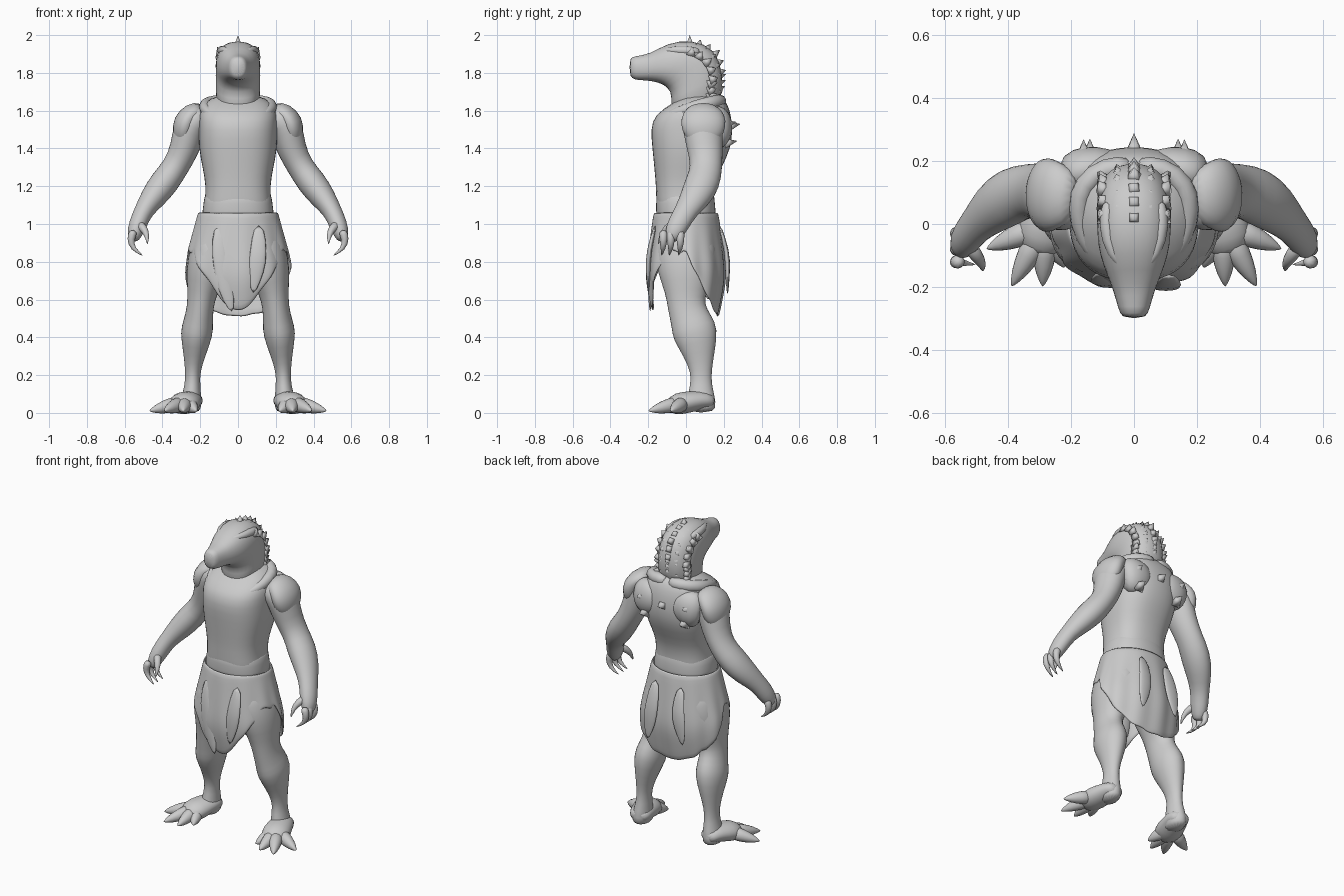
import bpy, math, random
from mathutils import Vector

random.seed(4)
default_cube = bpy.data.objects.get("Cube")
if default_cube:
    bpy.data.objects.remove(default_cube)

color = (.6, .6, .6, 1)
grey = bpy.data.materials.new("plain grey")
grey.use_nodes = True
grey.diffuse_color = color
grey.node_tree.nodes["Principled BSDF"].inputs["Base Color"].default_value = color

RIGHT, BACK, UP = Vector((1, 0, 0)), Vector((0, 1, 0)), Vector((0, 0, 1))


def make(name, verts, faces, mirror=False, rounded=True, thickness=0):
    mesh = bpy.data.meshes.new(name)
    mesh.from_pydata(verts, [], faces)
    mesh.materials.append(grey)
    mesh.shade_smooth()
    part = bpy.data.objects.new(name, mesh)
    bpy.context.collection.objects.link(part)
    if thickness:
        part.modifiers.new("Cloth", "SOLIDIFY").thickness = thickness
    if rounded:
        subdivision = part.modifiers.new("Rounded", "SUBSURF")
        subdivision.levels = subdivision.render_levels = 1
    if mirror:
        part.modifiers.new("Mirror", "MIRROR")


def loft(name, rings, sides=16, power=1, **options):
    """Skin a row of rings, each a centre and two half axes."""
    def shaped(value):
        return math.copysign(abs(value) ** power, value)
    verts, faces = [], []
    for center, across, along in rings:
        for side in range(sides):
            angle = math.tau * side / sides
            verts.append(center + across * shaped(math.cos(angle)) + along * shaped(math.sin(angle)))
    for start in range(0, len(verts) - sides, sides):
        for side in range(sides):
            following = (side + 1) % sides
            faces.append((start + side, start + following,
                          start + sides + following, start + sides + side))
    faces.append(tuple(reversed(range(sides))))
    faces.append(tuple(range(len(verts) - sides, len(verts))))
    make(name, verts, faces, **options)


def limb(name, path, reference=BACK, deep=1, **options):
    """Loft along points of x, y, z and radius; deep scales the second axis."""
    points = [Vector(step[:3]) for step in path]
    rings = []
    for index, (*_, radius) in enumerate(path):
        before, after = points[max(index - 1, 0)], points[min(index + 1, len(points) - 1)]
        tangent = (after - before).normalized()
        across = reference.cross(tangent).normalized()
        rings.append((points[index], across * radius, tangent.cross(across) * radius * deep))
    loft(name, rings, **options)


def claw(name, points, radius, reference):
    """A digit that tapers to a point."""
    last = len(points) - 1
    path = [(*point, radius * (1.05 - (index / last) ** 2)) for index, point in enumerate(points)]
    limb(name, path, reference, sides=8, mirror=True)


def stack(name, levels, **options):
    """Loft of level rings given as height, front, back and half width."""
    loft(name, [(Vector((0, (front + back) / 2, height)), RIGHT * width, BACK * (back - front) / 2)
                for height, front, back, width in levels], sides=20, **options)


def spike(name, base, direction, length, radius, mirror):
    direction = direction.normalized()
    across = direction.orthogonal().normalized() * radius
    along = direction.cross(across)
    root = base - direction * radius / 2
    verts = [root + across, root + along, root - across, root - along, base + direction * length]
    faces = [(0, 1, 4), (1, 2, 4), (2, 3, 4), (3, 0, 4), (3, 2, 1, 0)]
    make(name, verts, faces, mirror, rounded=False)


# Torso with broad chest and narrow waist
stack("torso", [
    (.9, -.13, .15, .2), (1.1, -.16, .15, .18), (1.2, -.16, .15, .17), (1.3, -.17, .19, .19),
    (1.4, -.18, .24, .21), (1.5, -.19, .25, .21), (1.58, -.17, .24, .21),
    (1.64, -.07, .22, .19), (1.69, 0, .18, .1)], power=.8)
limb("shoulder_blade", [(.04, .18, 1.53, .05), (.11, .18, 1.52, .07), (.17, .17, 1.51, .08),
                        (.22, .14, 1.5, .06)], UP, deep=1.5, mirror=True)

# Long-snouted head, from neck to nose: jaw y and z, crown y and z, half width
head_rings = []
for jaw_y, jaw_z, crown_y, crown_z, width in (
        (-.1, 1.54, .2, 1.6, .12), (-.07, 1.68, .2, 1.8, .12), (-.1, 1.72, .16, 1.93, .12),
        (-.13, 1.74, .03, 1.98, .12), (-.16, 1.75, -.1, 1.96, .1), (-.21, 1.76, -.19, 1.9, .07),
        (-.27, 1.76, -.27, 1.89, .05), (-.3, 1.78, -.3, 1.88, .04)):
    jaw, crown = Vector((0, jaw_y, jaw_z)), Vector((0, crown_y, crown_z))
    head_rings.append(((jaw + crown) / 2, RIGHT * width, (crown - jaw) / 2))
loft("head", head_rings, power=.85)
limb("brow", [(.03, -.14, 1.91, .01), (.07, -.1, 1.92, .02), (.09, 0, 1.92, .03), (.08, .08, 1.91, .02)],
     UP, sides=8, mirror=True)

# Overlapping rows of ragged spikes over the back of the head
spike("crest_spike", Vector((0, .02, 1.96)), UP, .04, .03, False)
for step in range(8):
    angle = math.radians(75 - 18 * step)
    outward = BACK * math.cos(angle) + UP * max(math.sin(angle), .3)
    spot = Vector((0, .18, 1.95 - step / 30))
    if angle > 0:
        spot = Vector((0, .03 + .16 * math.cos(angle), 1.8 + .16 * math.sin(angle)))
    for offset in (0, .05, .1):
        base = spot + (RIGHT - (BACK + UP) * .4) * offset
        spike("head_spike", base, outward + RIGHT * offset * 4, random.uniform(.02, .035), .035, offset > 0)

# Hide collar and back spikes
limb("collar", [(0, .18, 1.65, .04), (.09, .18, 1.65, .04), (.16, .13, 1.64, .04), (.18, .05, 1.62, .04),
                (.16, -.05, 1.59, .03), (.12, -.11, 1.57, .02)], UP, sides=8, mirror=True)
for offset, height in ((0, 1.52), (.16, 1.53), (.14, 1.43)):
    spike("back_spike", Vector((offset, .24 - offset / 8, height)), BACK + UP * .2, .05, .04, offset > 0)

# Arms with heavy shoulders and forearms
limb("arm", [(.16, .08, 1.57, .07), (.22, .08, 1.56, .09), (.26, .09, 1.5, .09), (.28, .1, 1.4, .08),
             (.33, .11, 1.3, .07), (.39, .09, 1.22, .08), (.45, .05, 1.14, .07), (.5, 0, 1.07, .05),
             (.53, -.04, 1, .05), (.55, -.07, .94, .04), (.55, -.08, .91, .02)], deep=1.2, mirror=True)
limb("shoulder_pad", [(.18, .08, 1.61, .04), (.24, .09, 1.59, .06), (.28, .09, 1.54, .07),
                      (.29, .1, 1.47, .06), (.3, .11, 1.41, .03)], deep=1.8, mirror=True)

# Hooked fingers and thumbs
for depth in (-.12, -.08, -.03):
    claw("finger", [(.55, depth, .97), (.57, depth, .92), (.56, depth, .87), (.5, depth - .01, .83)],
         .025, BACK)
claw("thumb", [(.53, -.06, 1), (.5, -.1, .98), (.48, -.13, .94), (.48, -.15, .89)], .026, BACK)

# Legs with heavy calves and narrow knees
limb("leg", [(.1, 0, 1, .1), (.14, 0, .86, .12), (.17, 0, .74, .11), (.19, 0, .64, .08), (.2, 0, .56, .07),
             (.21, .03, .48, .08), (.22, .05, .42, .09), (.23, .07, .31, .06), (.24, .08, .22, .04),
             (.24, .08, .15, .04), (.25, .08, .05, .06), (.25, .08, 0, .05)], deep=1.4, mirror=True)

# Broad feet and clawed toes
limb("foot", [(.24, .15, .05, .05), (.25, .1, .07, .07), (.27, .03, .06, .08), (.29, -.04, .05, .09),
              (.31, -.1, .03, .05)], UP, deep=.7, mirror=True)
ankle = Vector((.28, 0, .06))
for toe_x, toe_y in ((.22, -.14), (.29, -.2), (.39, -.2), (.47, -.08)):
    tip = Vector((toe_x, toe_y, .01))
    claw("toe", [ankle.lerp(tip, share) for share in (.2, .5, .8, 1)], .045, UP)

# Waist wrap
stack("waist_wrap", [(.98, -.16, .16, .2), (1.07, -.16, .16, .19), (1.15, -.16, .15, .18),
                     (1.17, -.15, .15, .17)], power=.85)

# Ragged skirt: pointed in front, open at the sides, rounded and tucked behind
columns, rows = 48, 8
top = 1.06
verts, faces = [], []
for column in range(columns):
    angle = math.tau * column / columns
    forward, sideways = math.cos(angle), math.sin(angle)
    hem = .85 - .31 * forward ** 4 if forward > 0 else .85 - .34 * abs(forward) ** .7
    hem += random.uniform(-.03, .03) * abs(sideways)
    for row in range(rows + 1):
        height = top + (hem - top) * row / rows
        flare = min((top - height) / .3, 1)
        tuck = max(.7 - height, 0) * .2
        fold = 1 + .03 * flare * math.sin(angle * 12)
        depth = .16 + .04 * flare - tuck
        verts.append((sideways * (.2 + .08 * flare) * fold, -forward * depth * fold, height))
    for row in range(rows):
        here = column * (rows + 1) + row
        beside = (column + 1) % columns * (rows + 1) + row
        faces.append((here, beside, beside + 1, here + 1))
make("skirt", verts, faces, thickness=.012)

# Torn strips hanging over the skirt
for start, end, bottom, depth in ((-.1, -.03, .53, -.19), (.11, .08, .63, -.2),
                                  (-.09, -.13, .64, .22), (.09, .12, .62, .22)):
    middle = (start + end) / 2
    limb("torn_strip", [(start, depth * .8, 1, .03), (start, depth, .85, .05),
                        (middle, depth, bottom + .12, .05), (end, depth, bottom, .01)],
         deep=.3, sides=8)
